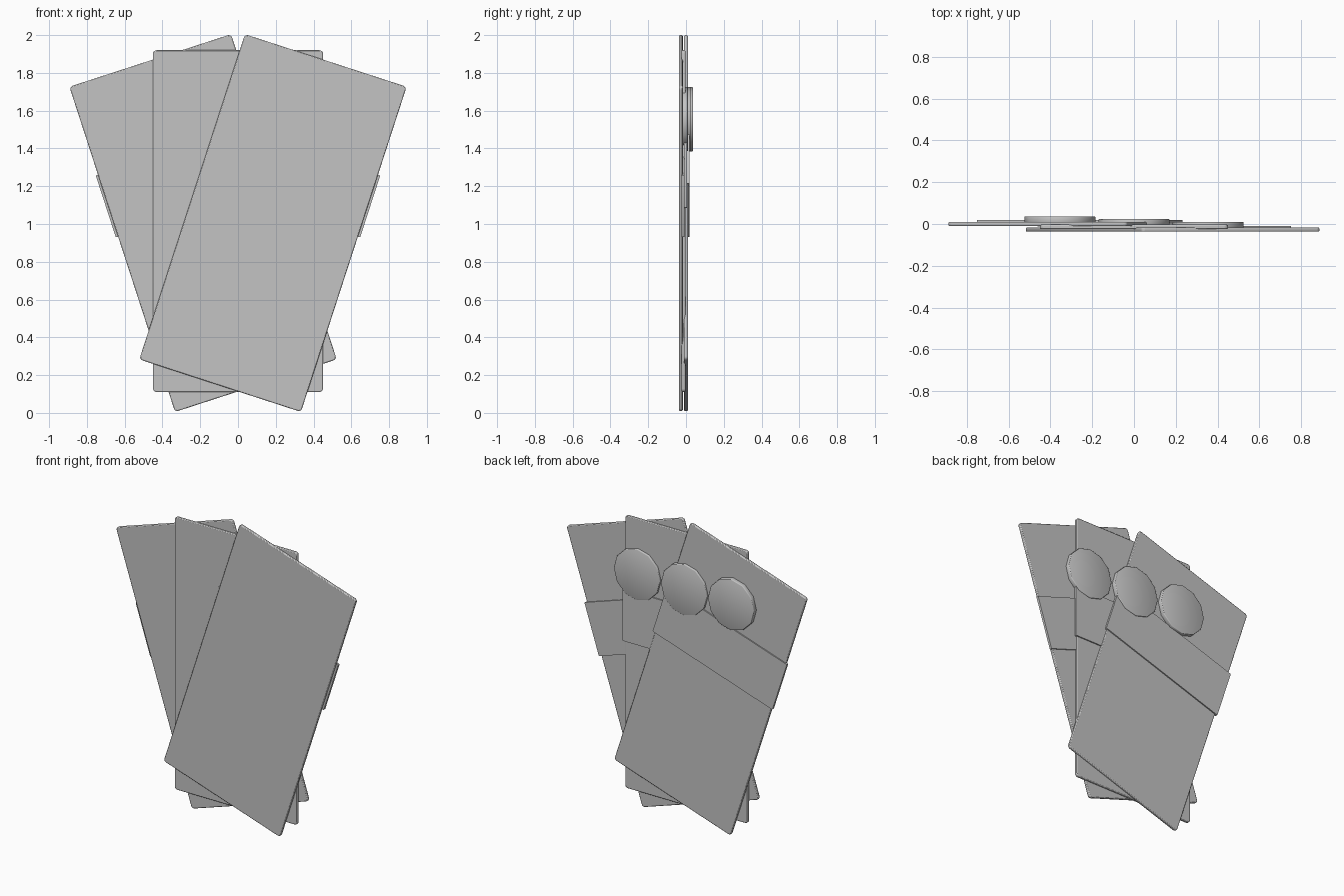
import bpy, math
from mathutils import Matrix, Vector

if "Cube" in bpy.data.objects:
    bpy.data.objects.remove(bpy.data.objects["Cube"])

# One flat grey for the whole model
grey = bpy.data.materials.new("plain grey")
grey.diffuse_color = (0.55, 0.55, 0.55, 1)
grey.use_nodes = True
grey.node_tree.nodes["Principled BSDF"].inputs["Base Color"].default_value = grey.diffuse_color


def finish(ob, name, matrix, bevel, angle):
    ob.name = name
    ob.matrix_world = matrix
    ob.data.materials.append(grey)
    bpy.ops.object.shade_smooth_by_angle(angle=math.radians(angle))
    if bevel:
        m = ob.modifiers.new("rounded edges", 'BEVEL')
        m.width = bevel
        m.segments = 2
        m.limit_method = 'ANGLE'


def rounded_plate(name, width, height, y0, y1, radius, matrix, bevel):
    """Upright plate with rounded corners, drawn in x/z and extruded from y0 to y1."""
    pts = []
    for k, (sx, sz) in enumerate([(1, 1), (-1, 1), (-1, -1), (1, -1)]):
        for i in range(4):
            a = math.radians(90 * k + 30 * i)
            pts.append((sx * (width / 2 - radius) + radius * math.cos(a),
                        sz * (height / 2 - radius) + radius * math.sin(a)))
    n = len(pts)
    verts = [(x, y0, z) for x, z in pts] + [(x, y1, z) for x, z in pts]
    faces = [list(range(n)), list(range(2 * n - 1, n - 1, -1))]
    faces += [[i, n + i, n + (i + 1) % n, (i + 1) % n] for i in range(n)]
    me = bpy.data.meshes.new(name)
    me.from_pydata(verts, [], faces)
    ob = bpy.data.objects.new(name, me)
    bpy.context.collection.objects.link(ob)
    bpy.ops.object.select_all(action='DESELECT')
    bpy.context.view_layer.objects.active = ob
    ob.select_set(True)
    finish(ob, name, matrix, bevel, 35)


# Fan of three cards: name, tilt in degrees, centre x, centre z, centre y, disc x
cards = [
    ("right", 18, 0.185, 1.005, -0.027, 0.355),
    ("middle", 0, 0.0, 1.015, -0.0135, 0.0),
    ("left", -18, -0.185, 1.005, 0.0, -0.355),
]
for side, tilt, cx, cz, cy, disc_x in cards:
    place = Matrix.Translation((cx, cy, cz)) @ Matrix.Rotation(math.radians(tilt), 4, 'Y')

    # Card body
    rounded_plate(side + "_card", 0.90, 1.81, -0.01, 0.01, 0.018, place, 0.005)

    # Band across the back, a little wider than the card
    band = place @ Matrix.Translation((0, 0, 0.243))
    rounded_plate(side + "_band", 0.925, 0.345, 0.002, 0.018, 0.004, band, 0)

    # Round button on the back, above the band
    bpy.ops.mesh.primitive_cylinder_add(vertices=12, radius=0.17, depth=0.035)
    spot = Matrix.Translation((disc_x, cy + 0.0195, 1.555)) @ Matrix.Rotation(math.radians(90), 4, 'X')
    finish(bpy.context.object, side + "_button", spot, 0.004, 180)
